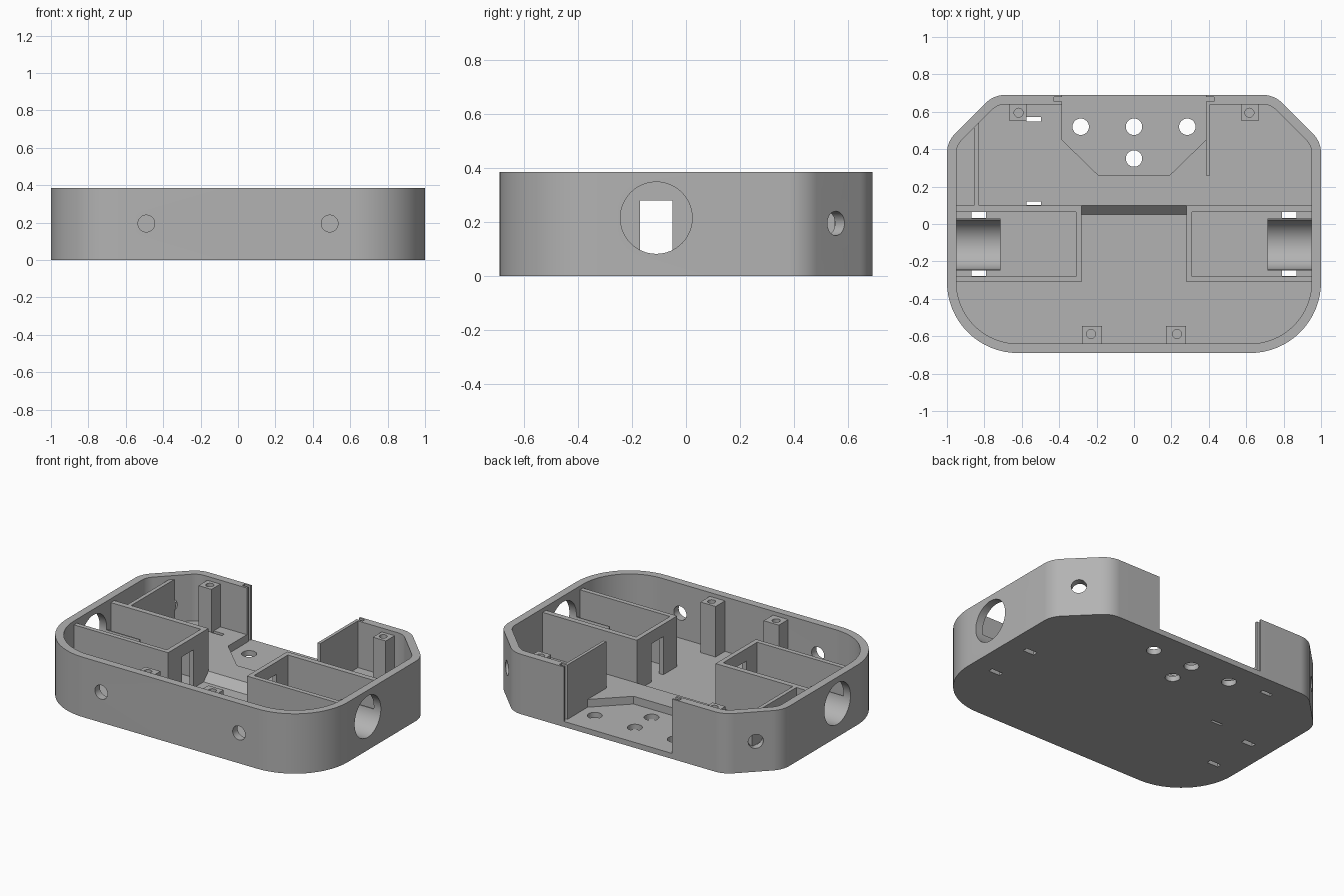
import bpy, bmesh, math
from mathutils import Vector, Matrix

old = bpy.data.objects.get("Cube")
if old:
    bpy.data.objects.remove(old, do_unlink=True)

RIM, INNER, BASE, DECK = 0.385, 0.36, 0.035, 0.085

grey = bpy.data.materials.new("plain_grey")
grey.use_nodes = True
grey.diffuse_color = (0.45, 0.45, 0.45, 1)
grey.node_tree.nodes["Principled BSDF"].inputs["Base Color"].default_value = grey.diffuse_color


def add_object(name, bm):
    bmesh.ops.recalc_face_normals(bm, faces=bm.faces)
    mesh = bpy.data.meshes.new(name)
    bm.to_mesh(mesh)
    bm.free()
    mesh.materials.append(grey)
    obj = bpy.data.objects.new(name, mesh)
    bpy.context.collection.objects.link(obj)
    return obj


def prism(name, outline, z0, z1):
    bm = bmesh.new()
    face = bm.faces.new([bm.verts.new((x, y, z0)) for x, y in outline])
    grown = bmesh.ops.extrude_face_region(bm, geom=[face])["geom"]
    verts = [v for v in grown if isinstance(v, bmesh.types.BMVert)]
    bmesh.ops.translate(bm, vec=(0, 0, z1 - z0), verts=verts)
    return add_object(name, bm)


def box(name, x0, x1, y0, y1, z0, z1):
    return prism(name, [(x0, y0), (x1, y0), (x1, y1), (x0, y1)], z0, z1)


def rod(name, centre, axis, radius, length, sides=48):
    bm = bmesh.new()
    turn = Vector((0, 0, 1)).rotation_difference(Vector(axis)).to_matrix().to_4x4()
    bmesh.ops.create_cone(bm, cap_ends=True, segments=sides, radius1=radius, radius2=radius,
                          depth=length, matrix=Matrix.Translation(centre) @ turn)
    return add_object(name, bm)


def cut(targets, cutter):
    cutter.hide_render = True
    for obj in targets:
        mod = obj.modifiers.new("cut", "BOOLEAN")
        mod.operation, mod.solver, mod.object = "DIFFERENCE", "EXACT", cutter
        graph = bpy.context.evaluated_depsgraph_get()
        mesh = bpy.data.meshes.new_from_object(obj.evaluated_get(graph))
        obj.modifiers.clear()
        obj.data = mesh
    bpy.data.objects.remove(cutter, do_unlink=True)


def rounded(corners, steps=16):
    """Outline through corners (x, y, radius) with arcs in place of the corners."""
    points = []
    for i, (x, y, r) in enumerate(corners):
        p = Vector((x, y))
        a = (Vector(corners[i - 1][:2]) - p).normalized()
        b = (Vector(corners[(i + 1) % len(corners)][:2]) - p).normalized()
        half = a.angle(b) / 2
        centre = p + (a + b).normalized() * r / math.sin(half)
        start = p + a * r / math.tan(half) - centre
        end = p + b * r / math.tan(half) - centre
        sweep = start.angle_signed(end)
        for k in range(steps + 1):
            t = -sweep * k / steps
            points.append(centre + Matrix.Rotation(t, 2) @ start)
    return points


def body_outline(inset, front_r, back_r):
    x, y, diagonal = 1 - inset, 0.69 - inset, 1.44 - inset * math.sqrt(2)
    right = [(x, -y, front_r), (x, diagonal - x, back_r), (diagonal - y, y, back_r)]
    return rounded(right + [(-px, py, r) for px, py, r in reversed(right)])


# Outer shell with floor
shell = prism("shell", body_outline(0, 0.38, 0.15), 0, RIM)
cut([shell], prism("pocket", body_outline(0.05, 0.33, 0.10), BASE, RIM + 0.1))
cut([shell], box("rear_gap", -0.385, 0.385, 0.6, 0.75, BASE, RIM + 0.1))

# Raised rear deck with a ramp and a recess for the caster
deck = prism("rear_deck", body_outline(0.04, 0.33, 0.10), BASE - 0.01, DECK)
cut([deck], box("front_part", -1.1, 1.1, -1, 0.1, -0.1, 0.2))
cut([deck], prism("caster_recess", [(-0.385, 0.45), (-0.19, 0.26), (0.19, 0.26), (0.385, 0.45),
                                    (0.385, 0.8), (-0.385, 0.8)], -0.1, 0.2))
bm = bmesh.new()
ends = [[bm.verts.new((x, y, z)) for y, z in ((0.05, BASE), (0.11, BASE), (0.11, DECK), (0.1, DECK))]
        for x in (-0.285, 0.285)]
for end in ends:
    bm.faces.new(end)
for i in range(4):
    j = (i + 1) % 4
    bm.faces.new((ends[0][i], ends[0][j], ends[1][j], ends[1][i]))
ramp = add_object("deck_ramp", bm)

parts = [shell, deck, ramp]
for side, s in (("left", 1), ("right", -1)):
    # Motor bay: U-shaped wall with a doorway
    bay = prism(side + "_motor_bay", [(s * x, y) for x, y in (
        (0.97, 0.1), (0.28, 0.1), (0.28, -0.31), (0.97, -0.31),
        (0.97, -0.28), (0.31, -0.28), (0.31, 0.065), (0.97, 0.065))], BASE - 0.01, INNER)
    cut([bay], box("doorway", s * 0.295 - 0.05, s * 0.295 + 0.05, -0.17, -0.05, 0, 0.28))

    # Motor cradle and round opening in the side wall
    cradle = box(side + "_motor_cradle", *sorted((s * 0.715, s * 0.955)), -0.248, 0.03, BASE - 0.01, 0.2)
    cut([cradle, shell], rod("motor_bore", (s * 0.88, -0.11, 0.215), (1, 0, 0), 0.133, 0.5, 64))

    # Screw posts
    front_post = box(side + "_front_post", s * 0.225 - 0.054, s * 0.225 + 0.054, -0.66, -0.545, BASE - 0.01, INNER)
    cut([front_post], rod("screw_hole", (s * 0.23, -0.588, 0.3), (0, 0, 1), 0.024, 0.3, 24))
    back_post = box(side + "_back_post", s * 0.62 - 0.046, s * 0.62 + 0.046, 0.55, 0.66, BASE - 0.01, INNER)
    cut([back_post], rod("screw_hole", (s * 0.617, 0.595, 0.3), (0, 0, 1), 0.024, 0.3, 24))

    # Sensor holes in the front wall and the rear corners
    cut([shell], rod("front_hole", (s * 0.49, -0.69, 0.195), (0, 1, 0), 0.045, 0.2, 32))
    cut([shell], rod("corner_hole", (s * 0.885, 0.555, 0.195), (s, 1, 0), 0.045, 0.2, 32))

    # Strap slots beside the cradle
    for y0, y1 in ((0.031, 0.064), (-0.279, -0.249)):
        cut([shell], box("strap_slot", s * 0.83 - 0.04, s * 0.83 + 0.04, y0, y1, -0.1, 0.06))
    parts += [bay, cradle, front_post, back_post]

# Thin partitions behind the bays
divider = box("right_divider", -0.855, -0.83, 0.09, 0.55, BASE, INNER)
gap_wall = box("left_gap_wall", 0.385, 0.405, 0.26, 0.66, BASE - 0.01, RIM)
parts += [divider, gap_wall]

# Door grooves at both ends of the rear gap
for s in (1, -1):
    cut([shell, gap_wall], box("door_groove", s * 0.405 - 0.023, s * 0.405 + 0.023, 0.655, 0.678, BASE, 0.5))

# Caster bolt holes and cable slots
for x, y in ((-0.285, 0.52), (0, 0.52), (0.285, 0.52), (0, 0.35)):
    cut([shell], rod("bolt_hole", (x, y, 0), (0, 0, 1), 0.044, 0.3, 32))
for y0, y1 in ((0.547, 0.572), (0.102, 0.12)):
    cut([shell, deck], box("cable_slot", -0.575, -0.498, y0, y1, -0.1, 0.2))

# Smooth the curved walls, keep the edges crisp
bpy.ops.object.select_all(action="DESELECT")
for obj in parts:
    obj.select_set(True)
bpy.context.view_layer.objects.active = shell
bpy.ops.object.shade_smooth_by_angle(angle=math.radians(25))
